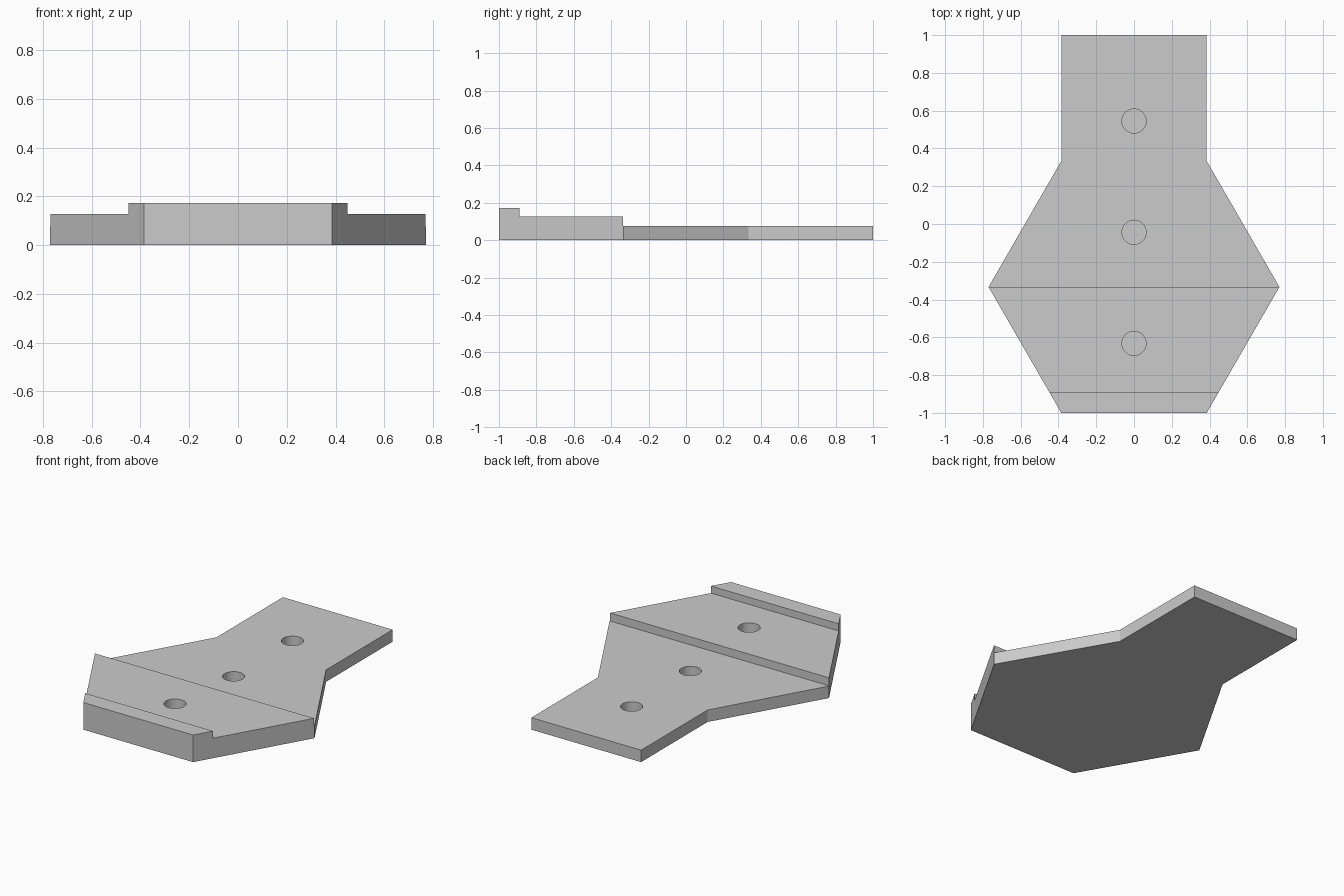
import bpy
import bmesh
import math

if "Cube" in bpy.data.objects:
    bpy.data.objects.remove(bpy.data.objects["Cube"])

# Main dimensions
SIDE = 0.77                          # hexagon edge length
HALF = SIDE / 2
MID = -1 / 3                         # hexagon centre line
LIP_Z, DECK_Z, TAIL_Z = 0.172, 0.127, 0.076
LIP_Y, DECK_Y = -0.89, -0.336
HOLE_R, HOLE_FLOOR = 0.064, 0.01

grey = bpy.data.materials.new("plain_grey")
grey.use_nodes = True
colour = (0.6, 0.6, 0.6, 1)
grey.diffuse_color = colour
grey.node_tree.nodes["Principled BSDF"].inputs["Base Color"].default_value = colour


def prism(name, outline, z0, z1):
    """Extrude a flat outline upwards into a solid."""
    bm = bmesh.new()
    base = bm.faces.new([bm.verts.new((x, y, z0)) for x, y in outline])
    top = bmesh.ops.extrude_face_region(bm, geom=[base])["geom"]
    verts = [g for g in top if isinstance(g, bmesh.types.BMVert)]
    bmesh.ops.translate(bm, vec=(0, 0, z1 - z0), verts=verts)
    bmesh.ops.recalc_face_normals(bm, faces=bm.faces)
    mesh = bpy.data.meshes.new(name)
    bm.to_mesh(mesh)
    bm.free()
    mesh.materials.append(grey)
    obj = bpy.data.objects.new(name, mesh)
    bpy.context.collection.objects.link(obj)
    return obj


def cut(target, cutter):
    """Subtract the cutter from the target, then discard it."""
    mod = target.modifiers.new("cut", 'BOOLEAN')
    mod.operation = 'DIFFERENCE'
    mod.solver = 'EXACT'
    mod.object = cutter
    bpy.context.view_layer.objects.active = target
    bpy.ops.object.modifier_apply(modifier=mod.name)
    bpy.data.objects.remove(cutter)


# Hexagonal plate with a straight tail
right_edge = [(HALF, -1), (SIDE, MID), (HALF, -MID), (HALF, 1)]
outline = right_edge + [(-x, y) for x, y in reversed(right_edge)]
plate = prism("stepped_plate", outline, 0, LIP_Z)

# Steps behind the front lip and behind the deck
for start, height in ((LIP_Y, DECK_Z), (DECK_Y, TAIL_Z)):
    box = [(-1, start), (1, start), (1, 1.2), (-1, 1.2)]
    cut(plate, prism("step_cutter", box, height, 1))

# Blind round holes along the centre line
angles = [math.tau * i / 48 for i in range(48)]
for y in (-0.632, -0.044, 0.545):
    circle = [(HOLE_R * math.cos(a), y + HOLE_R * math.sin(a)) for a in angles]
    cut(plate, prism("hole_cutter", circle, HOLE_FLOOR, 1))

# Smooth hole walls, sharp edges elsewhere
bpy.ops.object.select_all(action='DESELECT')
plate.select_set(True)
bpy.context.view_layer.objects.active = plate
bpy.ops.object.shade_smooth_by_angle(angle=math.radians(25))
